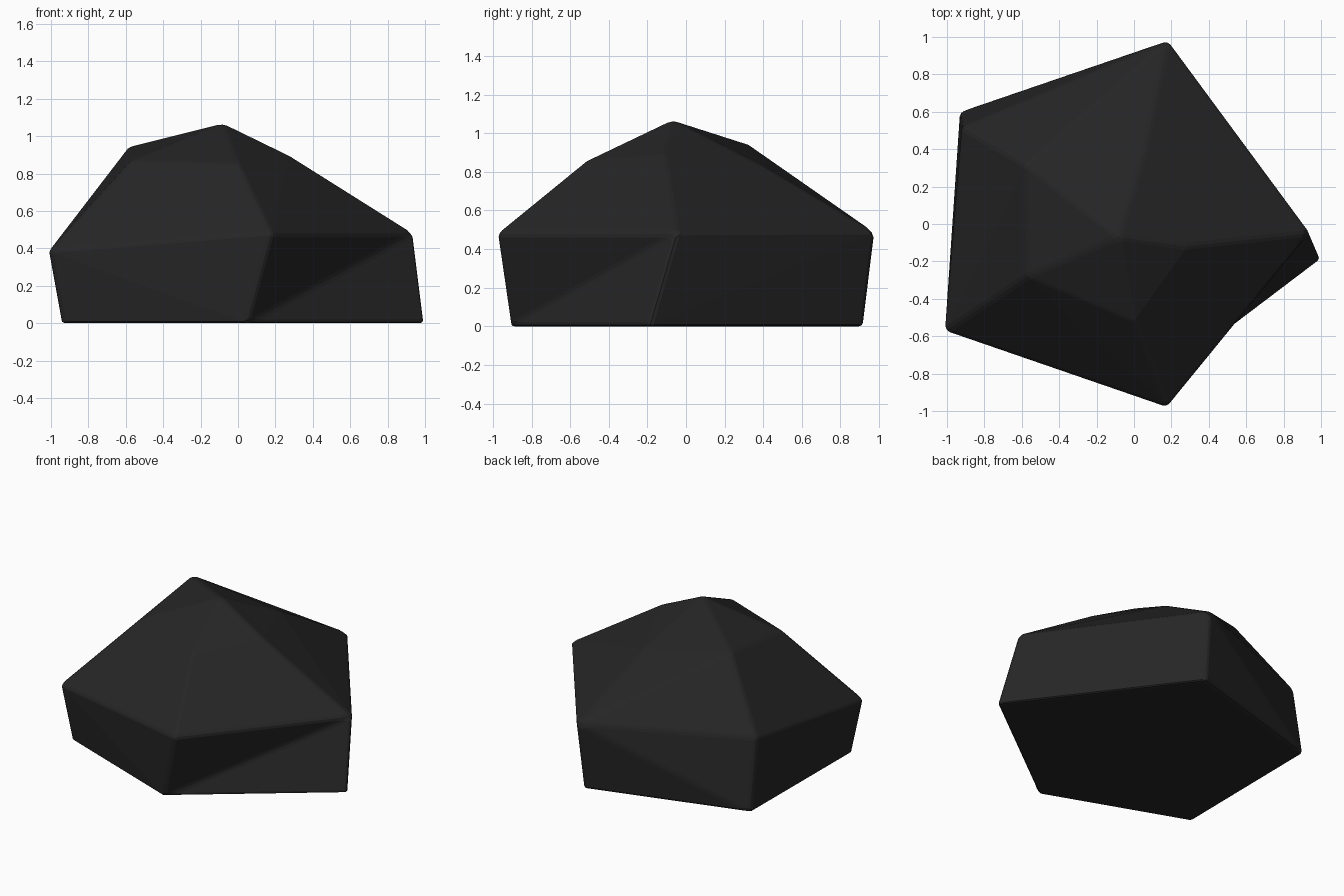
import bpy, bmesh

if "Cube" in bpy.data.objects:
    bpy.data.objects.remove(bpy.data.objects["Cube"])

# Corner points: base ring, shoulder ring, crown ring and peak
BASE = [(0.05, -0.91, 0), (1.0, -0.19, 0), (0.16, 0.92, 0), (-0.93, 0.6, 0), (-0.94, -0.54, 0)]
SHOULDER = [(0.18, -0.98, 0.48), (0.94, -0.05, 0.48), (0.18, 0.98, 0.485),
            (-0.92, 0.52, 0.5), (-1.01, -0.57, 0.385)]
CROWN = [(0.0, -0.52, 0.855), (0.28, -0.12, 0.895), (0.06, 0.4, 0.83),
         (-0.58, 0.32, 0.945), (-0.57, -0.28, 0.87)]
PEAK = (-0.08, -0.07, 1.07)

bm = bmesh.new()
base = [bm.verts.new(p) for p in BASE]
ring = [bm.verts.new(p) for p in SHOULDER]
top = [bm.verts.new(p) for p in CROWN + [PEAK]]

# Faceted top: convex skin over the shoulder, left open underneath
bmesh.ops.convex_hull(bm, input=ring + top)
under = [f for f in bm.faces if all(v in ring for v in f.verts)]
bmesh.ops.delete(bm, geom=under, context='FACES_ONLY')
inner = [e for e in bm.edges if not e.link_faces]
bmesh.ops.delete(bm, geom=inner, context='EDGES')

# Side walls: the front right one folds inward, the others outward
for i in range(5):
    j = (i + 1) % 5
    a, b, A, B = base[i], base[j], ring[i], ring[j]
    mid = (A.co + b.co) / 2 - (B.co + a.co) / 2
    out = (A.co + B.co + a.co + b.co)
    split_a_to_b = mid.x * out.x + mid.y * out.y > 0
    if i == 0:
        split_a_to_b = False
    if split_a_to_b:
        bm.faces.new((a, b, A))
        bm.faces.new((b, B, A))
    else:
        bm.faces.new((a, b, B))
        bm.faces.new((a, B, A))
bm.faces.new(base[::-1])
bmesh.ops.recalc_face_normals(bm, faces=bm.faces[:])

mesh = bpy.data.meshes.new("rock")
bm.to_mesh(mesh)
bm.free()
rock = bpy.data.objects.new("rock", mesh)
bpy.context.collection.objects.link(rock)

# Dark stone colour
stone = bpy.data.materials.new("dark stone")
stone.diffuse_color = (0.019, 0.019, 0.019, 1)
stone.use_nodes = True
stone.node_tree.nodes["Principled BSDF"].inputs["Base Color"].default_value = stone.diffuse_color
mesh.materials.append(stone)

# Softly worn edges
bevel = rock.modifiers.new("worn edges", 'BEVEL')
bevel.width = 0.02
bevel.segments = 2
bevel.limit_method = 'ANGLE'
bevel.angle_limit = 0.25
